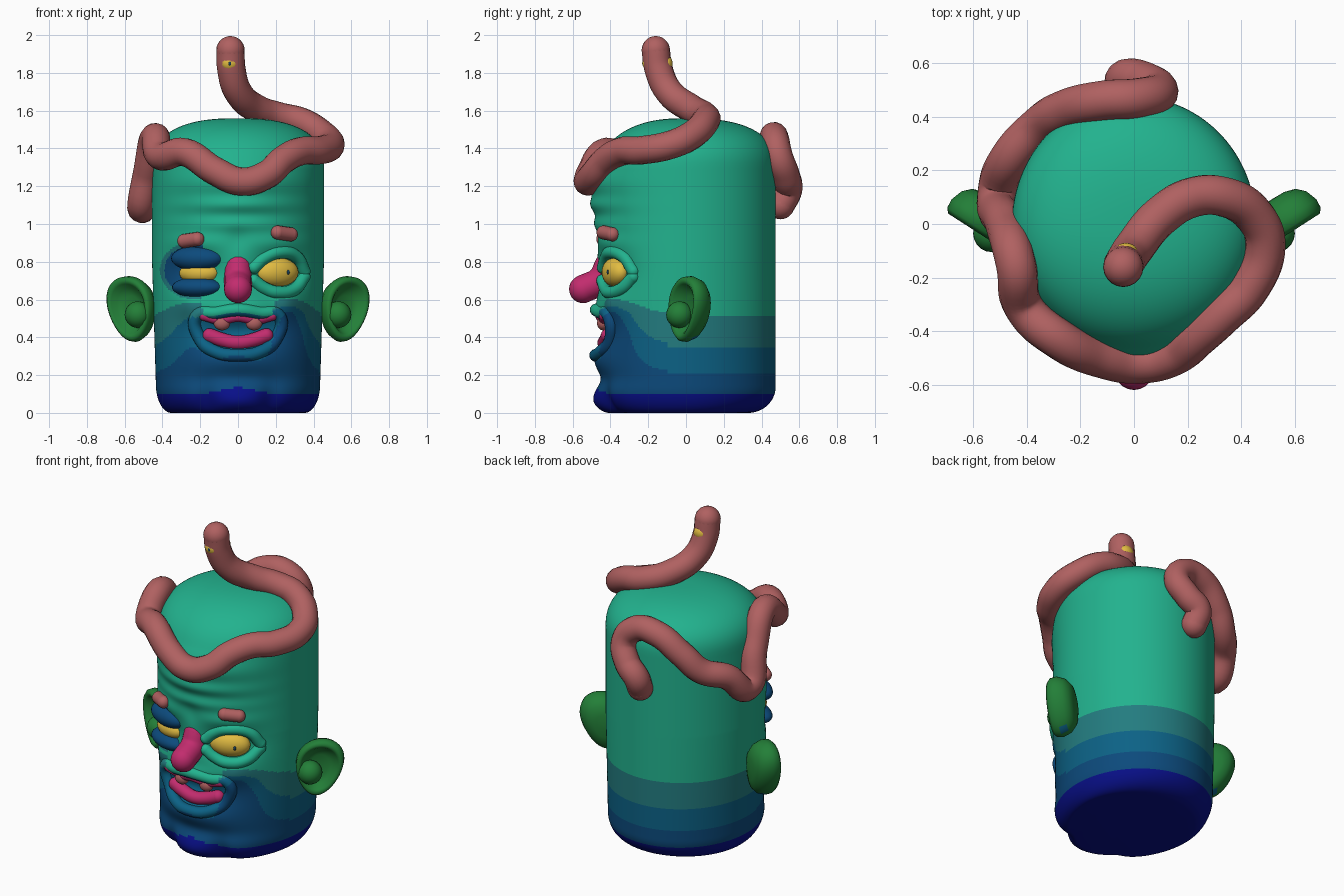
import bpy, bmesh, math
from mathutils import Vector, Matrix

if "Cube" in bpy.data.objects:
    bpy.data.objects.remove(bpy.data.objects["Cube"])

# ---- materials -------------------------------------------------------------
COLOURS = {"teal": "22B28E", "sea_blue": "237C80", "mid_blue": "0C6286", "deep_blue": "0C4A7C",
           "navy": "080F88", "clay_red": "B06161", "yellow": "E2BC42", "magenta": "C22C6E",
           "green": "237F38", "ink": "18405C"}
NAMES = list(COLOURS)
MATS = []
for n, h in COLOURS.items():
    m = bpy.data.materials.new(n)
    s = [int(h[i:i + 2], 16) / 255 for i in (0, 2, 4)]
    m.diffuse_color = [((c + .055) / 1.055) ** 2.4 if c > .04 else c / 12.92 for c in s] + [1]
    m.use_nodes = True
    m.node_tree.nodes["Principled BSDF"].inputs["Base Color"].default_value = m.diffuse_color
    MATS.append(m)


def gauss(d, s):
    return math.exp(-(d / s) ** 2)


def clamp(v):
    return max(0.0, min(1.0, v))


# ---- head shape ------------------------------------------------------------
# relief bumps on the face: |x|, z, width, height, amount
BUMPS = [(0, .05, .13, .07, .035), (.17, .06, .05, .09, -.025), (.3, .08, .09, .1, .015),
         (0, .18, .3, .05, -.02), (0, .29, .2, .06, .02), (0, .43, .19, .09, -.075),
         (0, .55, .16, .04, .02), (.27, .58, .07, .08, .025), (.21, .745, .13, .09, -.055),
         (.22, .9, .14, .05, .015), (0, .92, .06, .06, -.01), (0, 1.0, .3, .04, .018),
         (0, 1.1, .3, .045, .032), (0, 1.22, .35, .08, .045)]


def relief(x, z):
    return sum(a * gauss(abs(x) - cx, w) * gauss(z - cz, h) for cx, cz, w, h, a in BUMPS)


def half_width(z):
    return .43 + .025 * clamp(z / .8)


def front(x, z):
    """y of the face surface at x, z"""
    s = math.sqrt(max(0, 1 - (x / half_width(z)) ** 2))
    return -.47 * s - relief(x, z) * clamp(1.6 * s)


def skin(c):
    """skin colour by height; the blue rises around the mouth"""
    x, y, z = c
    lift = 0
    if y < -.1:
        if (x / .19) ** 2 + ((z - .43) / .1) ** 2 < 1:
            return 2
        if z > .515 and abs(x) < .19:
            return 0
        d = ((x + .225) / .165) ** 2 + ((z - .755) / .135) ** 2
        if d < 1.3:
            return 3 if d < 1 else 1
        lift = .33 * gauss(x - .27, .1) + .15 * gauss(x + .25, .12) + .12 * gauss(x, .15)
        lift *= clamp(z / .4) * clamp((.63 - z) / .1)
        if z > .1 + .035 * gauss(x, .12):
            return 3 if z - lift < .21 else 2 if z - lift < .35 else 1 if z - lift < .51 else 0
        return 4
    return 4 if z < .1 else 3 if z < .21 else 2 if z < .35 else 1 if z < .51 else 0


def finish(bm, name, colour):
    """colour is a material name or a rule on the face centre"""
    bmesh.ops.recalc_face_normals(bm, faces=bm.faces)
    rule = colour if callable(colour) else (lambda c, i=NAMES.index(colour): i)
    idx = [rule(f.calc_center_median()) for f in bm.faces]
    used = sorted(set(idx))
    for f, i in zip(bm.faces, idx):
        f.smooth = True
        f.material_index = used.index(i)
    me = bpy.data.meshes.new(name)
    bm.to_mesh(me)
    bm.free()
    for i in used:
        me.materials.append(MATS[i])
    ob = bpy.data.objects.new(name, me)
    bpy.context.collection.objects.link(ob)
    return ob


def skin_rings(bm, rings):
    for a, b in zip(rings, rings[1:]):
        for i in range(len(a)):
            j = (i + 1) % len(a)
            bm.faces.new((a[i], a[j], b[j], b[i]))
    bm.faces.new(rings[0])
    bm.faces.new(rings[-1])


def build_head():
    rows = [(.14 * (1 - math.cos(t)), .82 + .18 * math.sin(t), 0)
            for t in [i / 16 * math.pi / 2 for i in range(16)]]
    rows += [(.14 + 1.16 * i / 118, 1, 0) for i in range(118)]
    for i in range(30):
        t = i / 30 * math.pi / 2
        v = math.sin(t) ** .8
        rows.append((1.3 + .26 * v, math.cos(t) ** .8, v))
    bm = bmesh.new()
    rings = []
    n = 240
    for z, r, v in rows:
        ring = []
        for k in range(n):
            a = 2 * math.pi * k / n
            x, s = half_width(z) * r * math.cos(a), math.sin(a)
            back = r if z > .3 else 1 - 1.7 * (1 - r)      # rounder heel at the back
            y = .475 * back * s
            if s < 0:
                y = .47 * r * s * (1 - .15 * v) - relief(x, z) * clamp(-1.6 * s) * (1 - v)
            ring.append(bm.verts.new((x, y, z)))
        rings.append(ring)
    skin_rings(bm, rings)
    finish(bm, "head", skin)


def tube(name, pts, r, colour, cyclic=False, res=8):
    """round tube through points with ball ends"""
    cu = bpy.data.curves.new(name + "_path", "CURVE")
    cu.dimensions = "3D"
    cu.bevel_depth, cu.bevel_resolution, cu.resolution_u = r, 6, res
    sp = cu.splines.new("BEZIER")
    sp.bezier_points.add(len(pts) - 1)
    sp.use_cyclic_u = cyclic
    for b, p in zip(sp.bezier_points, pts):
        b.co = p
        b.handle_left_type = b.handle_right_type = "AUTO"
    tmp = bpy.data.objects.new(name + "_path", cu)
    bpy.context.collection.objects.link(tmp)
    bm = bmesh.new()
    bm.from_mesh(tmp.to_mesh())
    tmp.to_mesh_clear()
    bpy.data.objects.remove(tmp)
    if not cyclic:
        for p in (pts[0], pts[-1]):
            bmesh.ops.create_uvsphere(bm, u_segments=20, v_segments=14, radius=r,
                                      matrix=Matrix.Translation(p))
    return finish(bm, name, colour)


def face_tube(name, xz, r, colour, out=0.0, cyclic=False):
    """tube that lies on the face"""
    return tube(name, [(x, front(x, z) - out, z) for x, z in xz], r, colour, cyclic)


def ball(name, loc, radii, colour, turn=0):
    bm = bmesh.new()
    mat = Matrix.Translation(loc) @ Matrix.Rotation(turn, 4, "Z") @ Matrix.Diagonal((*radii, 1))
    bmesh.ops.create_uvsphere(bm, u_segments=32, v_segments=20, radius=1, matrix=mat)
    return finish(bm, name, colour)


def ear(name, side):
    """thick egg-shaped dish turned forward, with a knob in the cup"""
    prof = [(.02, -.09), (.4, -.088), (.7, -.075), (.9, -.045), (1, 0), (.98, .035),
            (.88, .052), (.76, .04), (.64, .01), (.4, -.005), (.02, -.005)]
    u, nrm, c = Vector((.84, .54, 0)), Vector((.54, -.84, 0)), Vector((.56, .015, .55))
    bm = bmesh.new()
    rings = []
    for r, h in prof:
        ring = []
        for k in range(48):
            a = 2 * math.pi * k / 48
            w = .174 * r * math.sin(a)
            q = .135 * r * math.cos(a) * (1 + 1.2 * w) + .12 * w
            p = c + u * q + nrm * h + Vector((0, 0, w))
            ring.append(bm.verts.new((p.x * side, p.y, p.z)))
        rings.append(ring)
    skin_rings(bm, rings)
    bmesh.ops.create_uvsphere(bm, u_segments=20, v_segments=14, radius=.07,
                              matrix=Matrix.Translation((.53 * side, -.035, .52)))
    finish(bm, name, lambda p: 2 if p.z < .405 and p.y > .03 else 8)


build_head()
ear("right_ear", 1)
ear("left_ear", -1)

# ---- eyes, lids and brows --------------------------------------------------
ball("right_eye", (.205, -.372, .745), (.12, .066, .078), "yellow", .35)
ball("left_eye", (-.205, -.372, .74), (.11, .066, .06), "yellow", -.35)
ball("right_pupil", (.265, -.412, .745), (.009, .008, .013), "ink")
face_tube("right_upper_lid", [(.085, .77), (.14, .82), (.22, .85), (.31, .825), (.35, .75)], .034, skin, -.004)
face_tube("right_lower_lid", [(.085, .7), (.14, .66), (.21, .638), (.3, .655), (.35, .72)], .034, skin, -.004)
ball("left_upper_lid", (-.215, -.38, .818), (.145, .078, .066), "deep_blue", -.35)
ball("left_lower_lid", (-.215, -.38, .665), (.14, .078, .054), "deep_blue", -.35)
face_tube("left_brow", [(-.285, .91), (-.215, .92)], .037, "clay_red", .012)
face_tube("right_brow", [(.21, .955), (.28, .945)], .037, "clay_red", .012)

# ---- nose ------------------------------------------------------------------
tube("nose", [(0, -.41, .78), (0, -.45, .705), (0, -.545, .655)], .074, "magenta")

# ---- mouth -----------------------------------------------------------------
RING = [(-.22, .51), (-.11, .53), (0, .545), (.11, .53), (.22, .51),
        (.2, .39), (.11, .32), (0, .305), (-.11, .32), (-.2, .39)]
face_tube("lips", RING, .034, skin, .0, True)
face_tube("upper_gum", [(-.18, .515), (-.09, .495), (0, .51), (.09, .495), (.18, .515)], .028, "magenta", .008)
face_tube("lower_gum", [(-.15, .41), (-.08, .385), (0, .372), (.08, .385), (.15, .41)], .038, "magenta", .008)
for side, label in ((1, "right"), (-1, "left")):
    ball(label + "_tooth", (.085 * side, front(.085, .475) - .025, .475), (.044, .032, .038), "clay_red")

# ---- worm around the crown -------------------------------------------------
WORM = [(-.04, -.16, 1.92), (-.035, -.145, 1.82), (0, -.09, 1.7), (.1, .03, 1.61), (.22, .1, 1.57),
        (.34, .1, 1.54), (.45, .03, 1.47), (.49, -.08, 1.42), (.43, -.24, 1.39), (.33, -.34, 1.385),
        (.24, -.42, 1.34), (.15, -.49, 1.26), (.02, -.52, 1.225), (-.12, -.5, 1.28),
        (-.28, -.43, 1.38), (-.41, -.31, 1.36), (-.44, -.15, 1.46), (-.48, 0, 1.28),
        (-.51, .11, 1.08), (-.46, .25, 1.19), (-.36, .36, 1.24), (-.27, .42, 1.34),
        (-.12, .46, 1.45), (.02, .47, 1.45), (.09, .49, 1.36), (.04, .53, 1.25),
        (-.03, .54, 1.18), (-.03, .5, 1.1)]
tube("worm", WORM, .075, "clay_red")
ball("worm_front_eye", (-.043, -.196, 1.852), (.046, .034, .042), "yellow")
ball("worm_back_eye", (-.03, -.105, 1.85), (.044, .034, .042), "yellow")
ball("worm_pupil", (-.043, -.226, 1.85), (.008, .006, .012), "ink")
